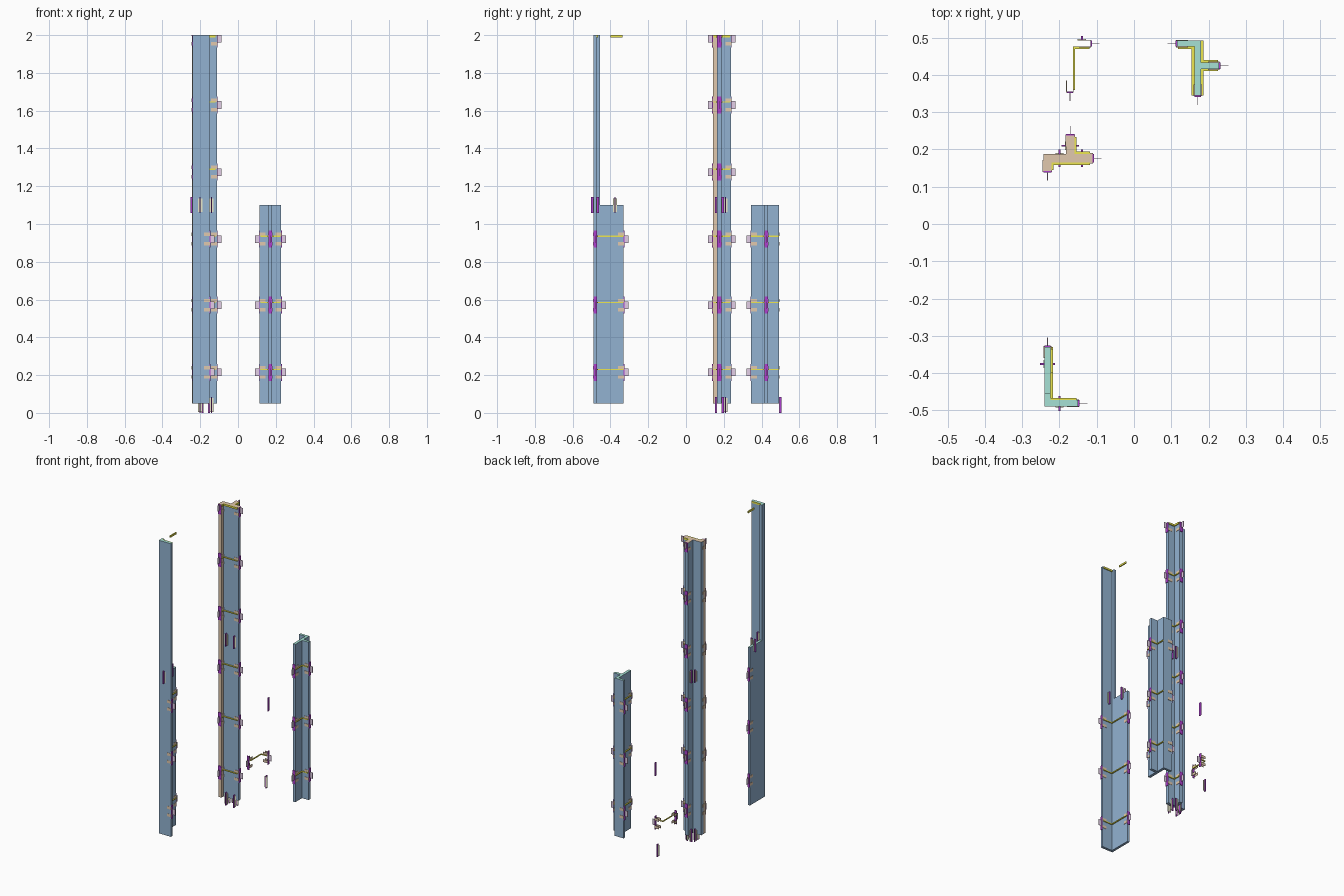
import bpy, bmesh

if "Cube" in bpy.data.objects:
    bpy.data.objects.remove(bpy.data.objects["Cube"])


def mat(name, r, g, b):
    m = bpy.data.materials.new(name)
    m.diffuse_color = (r, g, b, 1)
    m.use_nodes = True
    m.node_tree.nodes["Principled BSDF"].inputs["Base Color"].default_value = m.diffuse_color
    return m


BLUE = mat("blue", 0.29, 0.45, 0.64)
TEAL = mat("teal", 0.38, 0.75, 0.66)
BROWN = mat("brown", 0.75, 0.58, 0.42)
YELLOW = mat("yellow", 0.85, 0.80, 0.08)
PURPLE = mat("purple", 0.42, 0.05, 0.62)
PINK = mat("pink", 0.77, 0.62, 0.80)
CREAM = mat("cream", 0.80, 0.80, 0.58)


def finish(name, bm, mats):
    bmesh.ops.recalc_face_normals(bm, faces=bm.faces)
    me = bpy.data.meshes.new(name)
    bm.to_mesh(me)
    bm.free()
    for m in mats:
        me.materials.append(m)
    ob = bpy.data.objects.new(name, me)
    bpy.context.collection.objects.link(ob)
    return ob


def prism(name, pts, z0, z1, side, cap):
    bm = bmesh.new()
    f = bm.faces.new([bm.verts.new((x, y, z0)) for x, y in pts])
    ext = bmesh.ops.extrude_face_region(bm, geom=[f])["geom"]
    for v in ext:
        if isinstance(v, bmesh.types.BMVert):
            v.co.z = z1
    for f in bm.faces:
        f.material_index = int(all(v.co.z > z1 - 1e-5 for v in f.verts))
    return finish(name, bm, [side, cap])


def box(name, x0, x1, y0, y1, z0, z1, m):
    x0, x1 = sorted((x0, x1))
    y0, y1 = sorted((y0, y1))
    return prism(name, [(x0, y0), (x1, y0), (x1, y1), (x0, y1)], z0, z1, m, m)


def oriented(name, x, y, d, a0, a1, b0, b1, z0, z1, m):
    """Box spanning a0..a1 along direction d and b0..b1 across it."""
    dx, dy = d
    box(name, x + dx * a0 - dy * b0, x + dx * a1 - dy * b1,
        y + dy * a0 + dx * b0, y + dy * a1 + dx * b1, z0, z1, m)


def clip(x, y, d, w, z):
    """End clamp on the tip of a leg: plate, outward tab, four side flanges."""
    top = min(z + 0.045, 2.0)
    oriented("clip_plate", x, y, d, 0, 0.004, -w, w, z - 0.045, top, PURPLE)
    oriented("clip_tab", x, y, d, 0.004, 0.025, -0.001, 0.001, z - 0.02,
             min(z + 0.02, 2.0), PINK)
    for s in (-1, 1):
        for zc in (-0.025, 0.025):
            oriented("clip_flange", x, y, d, -0.03, 0.002, s * w, s * (w + 0.002),
                     z + zc - 0.009, min(z + zc + 0.009, 2.0), BROWN)


def strap(rects, z, h=0.006):
    for r in rects:
        box("strap", *r, z, z + h, YELLOW)


def joint(x, y, d, z):
    """Joining bracket on a face: thin fin with a flat backing plate."""
    oriented("joint_fin", x, y, d, 0, 0.012, -0.0025, 0.0025, z - 0.042, z + 0.042, PURPLE)
    oriented("joint_plate", x, y, d, 0, 0.003, -0.011, 0.011, z - 0.036, z + 0.036, CREAM)


R, L, B, F = (1, 0), (-1, 0), (0, 1), (0, -1)
LOW = [0.215, 0.57, 0.92]
ALL = LOW + [1.275, 1.63, 1.98]

# Front left column: wide angle below, narrow angle above
prism("front_column_lower", [(-.24, -.49), (-.15, -.49), (-.15, -.473), (-.224, -.473),
                             (-.224, -.33), (-.24, -.33)], 0.05, 1.1, BLUE, TEAL)
prism("front_column_upper", [(-.24, -.49), (-.15, -.49), (-.15, -.473), (-.224, -.473),
                             (-.224, -.455), (-.24, -.455)], 1.1, 2.0, BLUE, TEAL)
front_straps = [(-.224, -.155, -.473, -.467), (-.224, -.217, -.467, -.33)]
for z in LOW:
    strap(front_straps, z + 0.012)
    clip(-.15, -.481, R, .0085, z)
    clip(-.232, -.33, B, .0085, z)
strap([front_straps[0], (-.224, -.217, -.40, -.335)], 1.988, 0.012)
for p in [(-.2, -.473, B), (-.2, -.49, F), (-.24, -.376, L), (-.224, -.376, R)]:
    joint(*p, 1.1)

# Middle column: stepped section with a brown end strip
prism("middle_column", [(-.243, .165), (-.112, .165), (-.112, .188), (-.160, .188),
                        (-.160, .238), (-.182, .238), (-.182, .188), (-.243, .188)],
      0.05, 2.0, BLUE, BROWN)
box("middle_column_strip", -.243, -.222, .142, .165, 0.05, 2.0, BROWN)
mid_straps = [(-.222, -.118, .158, .165), (-.222, -.216, .145, .158),
              (-.160, -.154, .188, .234), (-.154, -.118, .188, .194)]
for z in ALL:
    strap(mid_straps, min(z + 0.012, 1.988), 0.012 if z > 1.9 else 0.006)
    clip(-.112, .1765, R, .0115, z)
    clip(-.171, .238, B, .011, z)
    clip(-.2325, .142, F, .0105, z)
for z in (0.042, 1.1):
    for p in [(-.2, .165, F), (-.14, .165, F), (-.2, .188, B), (-.14, .188, B),
              (-.182, .21, L), (-.160, .21, R)]:
        joint(*p, z)

# Right column: bar with two side legs
prism("right_column", [(.162, .345), (.18, .345), (.18, .416), (.228, .416), (.228, .434),
                       (.18, .434), (.18, .492), (.115, .492), (.115, .476), (.162, .476)],
      0.05, 1.1, BLUE, TEAL)
right_straps = [(.155, .162, .345, .47), (.118, .162, .47, .476), (.18, .187, .345, .41),
                (.18, .225, .41, .416), (.18, .225, .434, .44), (.18, .187, .44, .492)]
for z in LOW:
    strap(right_straps, z + 0.012)
    clip(.115, .484, L, .008, z)
    clip(.228, .425, R, .009, z)
    clip(.171, .345, F, .009, z)

# Loose fittings standing where the fourth column would be
strap([(-.164, -.158, .36, .476), (-.158, -.12, .47, .476)], 0.227)
clip(-.117, .484, R, .008, 0.215)
clip(-.172, .355, F, .008, 0.215)
box("loose_plate", -.117, -.113, .476, .492, 0.525, 0.615, PURPLE)
joint(-.14, .493, B, 0.042)
